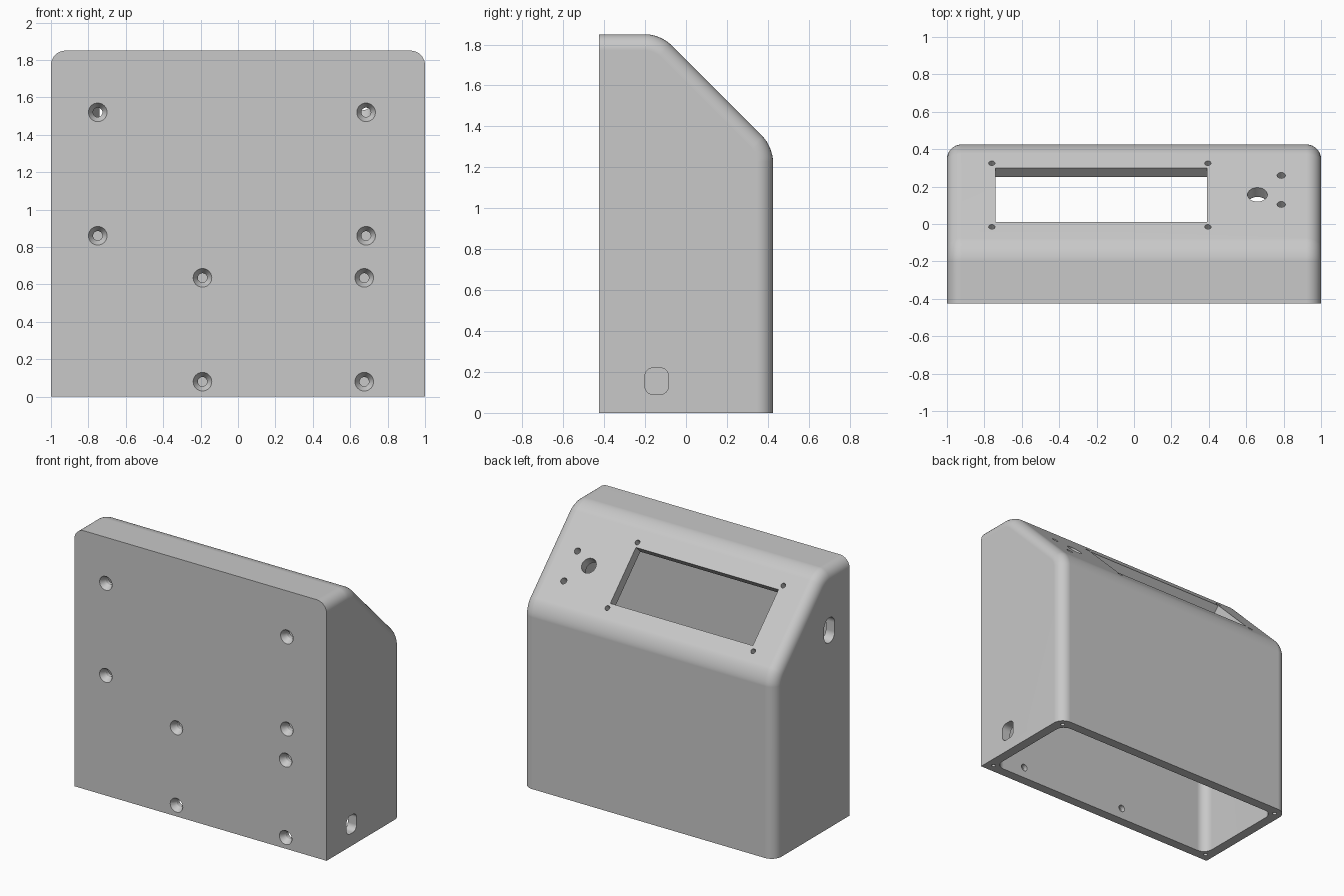
import bpy, bmesh, math
from mathutils import Matrix, Vector

if "Cube" in bpy.data.objects:
    bpy.data.objects.remove(bpy.data.objects["Cube"])

# One plain grey for the whole printed case
grey = bpy.data.materials.new("matte_grey")
grey.use_nodes = True
grey.diffuse_color = (0.58, 0.58, 0.58, 1)
grey.node_tree.nodes["Principled BSDF"].inputs["Base Color"].default_value = (0.58, 0.58, 0.58, 1)

HALF, DEPTH, HEIGHT, SLOPE, WALL = 1.0, 0.425, 1.85, 1.725, 0.07


def to_object(bm, name):
    bmesh.ops.recalc_face_normals(bm, faces=bm.faces[:])
    mesh = bpy.data.meshes.new(name)
    bm.to_mesh(mesh)
    bm.free()
    obj = bpy.data.objects.new(name, mesh)
    mesh.materials.append(grey)
    bpy.context.collection.objects.link(obj)
    return obj


def wedge(half, depth, bottom, top, slope):
    """Side profile with a sloping panel, extruded across the width."""
    profile = [(-depth, bottom), (-depth, top), (slope - top, top),
               (depth, slope - depth), (depth, bottom)]
    bm = bmesh.new()
    face = bm.faces.new([bm.verts.new((-half, y, z)) for y, z in profile])
    new = bmesh.ops.extrude_face_region(bm, geom=[face])["geom"]
    bmesh.ops.translate(bm, vec=(2 * half, 0, 0),
                        verts=[g for g in new if isinstance(g, bmesh.types.BMVert)])
    return bm


def round_edges(bm, test, size, segments=8):
    edges = [e for e in bm.edges if test(e.verts[0].co, e.verts[1].co)]
    bmesh.ops.bevel(bm, geom=edges, offset=size, offset_type='OFFSET', segments=segments,
                    profile=0.5, affect='EDGES', clamp_overlap=False)


def cylinder(r1, r2, length, matrix):
    bm = bmesh.new()
    bmesh.ops.create_cone(bm, cap_ends=True, segments=32, radius1=r1, radius2=r2,
                          depth=length, matrix=matrix)
    return bm


def box(size, matrix, corner=0):
    """Box whose edges along its own z can be rounded."""
    bm = bmesh.new()
    bmesh.ops.create_cube(bm, size=1, matrix=Matrix.Diagonal((*size, 1)))
    if corner:
        round_edges(bm, lambda a, b: abs(a.z - b.z) > 0.001, corner, 6)
    bm.transform(matrix)
    return bm


# Outer shell: soft panel bends, then rounded side edges, front and base left sharp
outer = wedge(HALF, DEPTH, 0, HEIGHT, SLOPE)
round_edges(outer, lambda a, b: abs(a.x - b.x) > 1 and min(a.z, b.z) > 1 and a.y > -0.4, 0.07)
round_edges(outer, lambda a, b: abs(a.x - b.x) < 0.001 and max(a.z, b.z) > 0.001
            and max(a.y, b.y) > -DEPTH + 0.001, 0.078)
case = to_object(outer, "enclosure_case")


def cut(bm):
    cutter = to_object(bm, "cutter")
    cutter.hide_render = True
    mod = case.modifiers.new("cut", 'BOOLEAN')
    mod.operation, mod.solver, mod.object = 'DIFFERENCE', 'EXACT', cutter
    bpy.context.view_layer.objects.active = case
    bpy.ops.object.modifier_apply(modifier=mod.name)
    bpy.data.objects.remove(cutter)


# Cavity, open at the base
inner = wedge(HALF - WALL, DEPTH - WALL, -0.1, HEIGHT - WALL, SLOPE - WALL * math.sqrt(2))
round_edges(inner, lambda a, b: max(a.z, b.z) > 0, WALL)
cut(inner)

# Countersunk mounting holes in the flat front
to_y = Matrix.Rotation(-math.pi / 2, 4, 'X')
mounts = [(x, z) for x in (-0.75, 0.685) for z in (1.52, 0.86)]
mounts += [(x, z) for x in (-0.19, 0.675) for z in (0.635, 0.08)]
for x, z in mounts:
    cut(cylinder(0.056, 0.025, 0.05, Matrix.Translation((x, -DEPTH + 0.015, z)) @ to_y))
    cut(cylinder(0.025, 0.025, 0.1, Matrix.Translation((x, -DEPTH + 0.05, z)) @ to_y))


# Sloping panel: display window, its screw holes, and a knob hole with two small holes
def on_panel(x, y):
    return Matrix.Translation((x, y, SLOPE - y)) @ Matrix.Rotation(-math.pi / 4, 4, 'X')


cut(box((1.13, 0.29 * math.sqrt(2), 0.24), on_panel(-0.175, 0.155)))
panel_holes = [(x, y, 0.017) for x in (-0.76, 0.395) for y in (-0.015, 0.325)]
panel_holes += [(0.66, 0.157, 0.053), (0.787, 0.26, 0.022), (0.787, 0.105, 0.022)]
for x, y, r in panel_holes:
    cut(cylinder(r, r, 0.24, on_panel(x, y)))

# Cable opening low on one side, oval slot high on the other
to_x = Matrix.Rotation(math.pi / 2, 4, 'Y')
cut(box((0.13, 0.115, 0.3), Matrix.Translation((HALF, -0.143, 0.155)) @ to_x, 0.04))
cut(box((0.18, 0.12, 0.3), Matrix.Translation((-HALF, -0.195, 1.415)) @ to_x, 0.058))

# Blind screw holes in the corners of the base rim
for x in (-0.94, 0.94):
    for y in (-0.365, 0.365):
        cut(cylinder(0.014, 0.014, 0.3, Matrix.Translation((x, y, 0))))

# Smooth the fillets while keeping flats flat and edges crisp
bpy.ops.object.select_all(action='DESELECT')
case.select_set(True)
bpy.context.view_layer.objects.active = case
bpy.ops.object.shade_smooth_by_angle(angle=math.radians(30))
weighted = case.modifiers.new("weighted_normals", 'WEIGHTED_NORMAL')
weighted.keep_sharp = True
